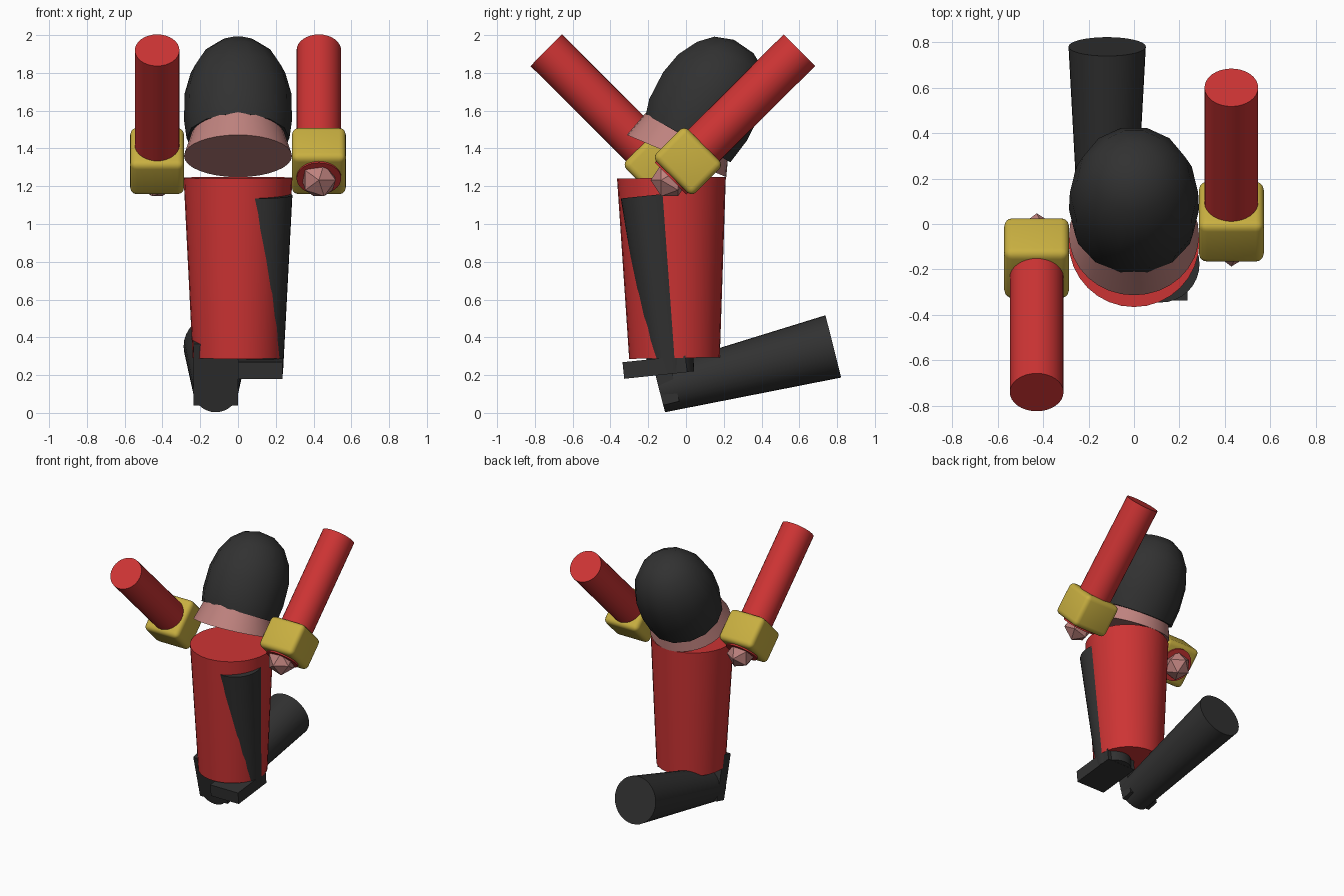
import bpy, bmesh, math
from mathutils import Vector, Matrix

if "Cube" in bpy.data.objects:
    bpy.data.objects.remove(bpy.data.objects["Cube"])


def material(name, rgb):
    m = bpy.data.materials.new(name)
    m.diffuse_color = (*rgb, 1)
    m.use_nodes = True
    m.node_tree.nodes["Principled BSDF"].inputs["Base Color"].default_value = m.diffuse_color
    return m


RED = material("red cloth", (0.61, 0.034, 0.034))
BLACK = material("black", (0.031, 0.031, 0.031))
YELLOW = material("yellow", (0.58, 0.43, 0.052))
SKIN = material("skin pink", (0.52, 0.225, 0.21))


def finish(bm, name, mat, matrix=None, angle=35):
    """Turn a bmesh into an object; angle 0 keeps it flat shaded."""
    bmesh.ops.recalc_face_normals(bm, faces=bm.faces[:])
    me = bpy.data.meshes.new(name)
    bm.to_mesh(me)
    bm.free()
    me.materials.append(mat)
    if angle:
        for p in me.polygons:
            p.use_smooth = True
        me.set_sharp_from_angle(angle=math.radians(angle))
    ob = bpy.data.objects.new(name, me)
    bpy.context.collection.objects.link(ob)
    if matrix:
        ob.matrix_world = matrix
    return ob


def tube(name, mat, start, end, r0, r1):
    start, end = Vector(start), Vector(end)
    d = end - start
    bm = bmesh.new()
    bmesh.ops.create_cone(bm, cap_ends=True, segments=32,
                          radius1=r0, radius2=r1, depth=d.length)
    rot = d.to_track_quat('Z', 'Y').to_matrix().to_4x4()
    return finish(bm, name, mat, Matrix.Translation((start + end) / 2) @ rot)


def box(name, mat, size, matrix, bevel=0):
    bm = bmesh.new()
    bmesh.ops.create_cube(bm, size=1)
    bmesh.ops.scale(bm, vec=size, verts=bm.verts[:])
    if bevel:
        bmesh.ops.bevel(bm, geom=bm.edges[:], offset=bevel, segments=4,
                        profile=0.5, affect='EDGES')
    return finish(bm, name, mat, matrix, 35 if bevel else 0)


def tilt(pos, degrees):
    return Matrix.Translation(pos) @ Matrix.Rotation(math.radians(degrees), 4, 'X')


# Torso
tube("torso", RED, (0, -0.061, 0.29), (0, -0.077, 1.245), 0.24, 0.288)

# Arms: the second is the first turned half round the torso axis
for side, sgn in (("left", 1), ("right", -1)):
    def at(y, z):
        return Vector((0.428 * sgn, -0.07 + sgn * (y + 0.07), z))
    tube(side + "_arm", RED, at(-0.082, 1.241), at(0.60, 1.92), 0.118, 0.118)
    box(side + "_cuff", YELLOW, (0.285, 0.295, 0.24),
        tilt(at(0.01, 1.333), -45 * sgn), 0.035)
    bm = bmesh.new()
    bmesh.ops.create_icosphere(bm, subdivisions=1, radius=0.1)
    finish(bm, side + "_hand", SKIN, tilt(at(-0.087, 1.232), 90 * sgn), 0)

# Legs with feet: hip end, sole end, lean of the leg from upright
LEGS = (("left", 0.118, (-0.176, 1.153), (-0.076, 0.208), 6),
        ("right", -0.118, (0.78, 0.352), (-0.14, 0.12), -75.8))
for side, x, hip, sole, lean in LEGS:
    tube(side + "_leg", BLACK, (x, *sole), (x, *hip), 0.12, 0.17)
    m = tilt((x, *sole), lean) @ Matrix.Translation((0, -0.085, 0.043))
    box(side + "_foot", BLACK, (0.235, 0.335, 0.088), m)

# Head: face band and hair cap share one frame that leans back
HEAD = tilt((0, -0.05, 1.36), -23)
bm = bmesh.new()
bmesh.ops.create_cone(bm, cap_ends=True, segments=32, radius1=0.286,
                      radius2=0.222, depth=0.2)
bmesh.ops.translate(bm, vec=(0, 0, 0.1), verts=bm.verts[:])
finish(bm, "face", SKIN, HEAD)

# Hair rings: height, backward shift, half width in x, half depth in y
RINGS = ((0.11, 0.02, 0.272, 0.262), (0.22, 0.03, 0.286, 0.288),
         (0.38, 0.042, 0.282, 0.288), (0.50, 0.05, 0.25, 0.258),
         (0.60, 0.055, 0.19, 0.195), (0.66, 0.05, 0.11, 0.115))
N = 14
bm = bmesh.new()
loops = []
for i, (t, c, rx, ry) in enumerate(RINGS):
    loop = []
    for k in range(N):
        a = 2 * math.pi * k / N
        dip = -0.03 * math.sin(a) if i == 0 else 0
        loop.append(bm.verts.new((rx * math.cos(a), c + ry * math.sin(a), t + dip)))
    loops.append(loop)
tip = bm.verts.new((0, 0.04, 0.685))
for k in range(N):
    j = (k + 1) % N
    for lo, hi in zip(loops, loops[1:]):
        bm.faces.new((lo[k], lo[j], hi[j], hi[k]))
    bm.faces.new((loops[-1][k], loops[-1][j], tip))
bm.faces.new(loops[0])
finish(bm, "hair", BLACK, HEAD)
